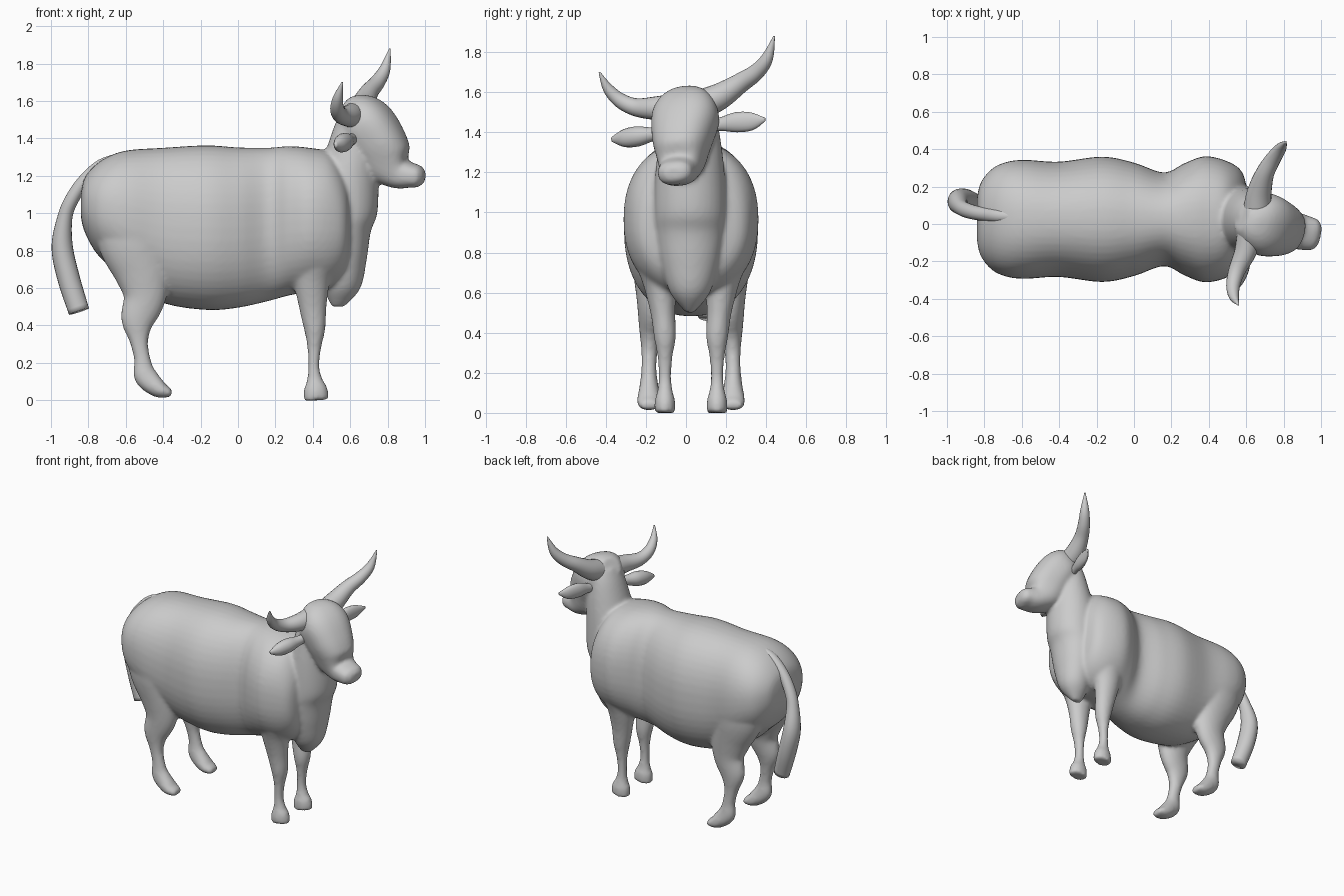
import bpy, bmesh, math
from mathutils import Vector

MID = 0.025  # y of the animal's symmetry plane


def spline(rows, steps):
    """Catmull-Rom interpolation of rows of numbers."""
    rows = [Vector(r) for r in rows]
    out = []
    for i in range(len(rows) - 1):
        p0, p1 = rows[max(i - 1, 0)], rows[i]
        p2, p3 = rows[i + 1], rows[min(i + 2, len(rows) - 1)]
        for s in range(steps):
            t = s / steps
            out.append(0.5 * (2 * p1 + (p2 - p0) * t + (2 * p0 - 5 * p1 + 4 * p2 - p3) * t * t
                              + (3 * p1 - p0 - 3 * p2 + p3) * t ** 3))
    return out + [rows[-1]]


def loft(name, rows, ref=(0, 1, 0), power=2.0, sides=32, steps=5, axis=None):
    """Closed tube through rows (x, y, z, side radius, depth radius)."""
    pts = spline(rows, steps)
    pos = [Vector(p[:3]) for p in pts]
    ref = Vector(ref)
    bm = bmesh.new()
    rings = []
    for i, p in enumerate(pts):
        tan = Vector(axis) if axis else pos[min(i + 1, len(pos) - 1)] - pos[max(i - 1, 0)]
        tan.normalize()
        side = (ref - tan * ref.dot(tan)).normalized()
        up = tan.cross(side)
        ring = []
        for k in range(sides):
            a = 2 * math.pi * k / sides
            c, s = math.cos(a), math.sin(a)
            u = math.copysign(abs(c) ** (2 / power), c) * max(p[3], 0.003)
            v = math.copysign(abs(s) ** (2 / power), s) * max(p[4], 0.003)
            ring.append(bm.verts.new(pos[i] + side * u + up * v))
        rings.append(ring)
    for r0, r1 in zip(rings, rings[1:]):
        for k in range(sides):
            j = (k + 1) % sides
            bm.faces.new((r0[k], r0[j], r1[j], r1[k]))
    bm.faces.new(rings[0])
    bm.faces.new(rings[-1])
    bmesh.ops.recalc_face_normals(bm, faces=bm.faces)
    me = bpy.data.meshes.new(name)
    bm.to_mesh(me)
    bm.free()
    me.shade_smooth()
    ob = bpy.data.objects.new(name, me)
    bpy.context.collection.objects.link(ob)
    return ob


# Barrel: x, bottom z, top z, half width
barrel = [(-.84, .98, 1.11, .11), (-.82, .9, 1.19, .195), (-.76, .79, 1.26, .27),
          (-.68, .71, 1.31, .307), (-.58, .62, 1.338, .318), (-.4, .52, 1.35, .308),
          (-.17, .483, 1.363, .335), (0, .495, 1.352, .303), (.16, .53, 1.35, .25),
          (.27, .56, 1.358, .3), (.38, .58, 1.35, .337), (.5, .6, 1.32, .31),
          (.58, .68, 1.2, .25), (.61, .8, 1.05, .12)]
fused = [loft("body", [(x, MID, (b + t) / 2, w, (t - b) / 2) for x, b, t, w in barrel],
              power=2.25, sides=48, axis=(1, 0, 0))]

# Neck and dewlap: z, back x, front x, half width
neck = [(.5, .5, .57, .02), (.6, .46, .655, .10), (.75, .45, .688, .145),
        (.9, .43, .71, .17), (1.0, .42, .745, .178), (1.17, .42, .752, .175),
        (1.35, .475, .75, .155), (1.48, .52, .73, .13), (1.56, .56, .7, .1)]
fused.append(loft("neck", [(((b + f) / 2), .02, z, w, (f - b) / 2) for z, b, f, w in neck],
                  axis=(0, 0, 1)))

# Head, turned and rolled slightly
fused.append(loft("head", [
    (.575, .035, 1.57, .07, .06), (.62, .02, 1.54, .13, .112), (.69, 0, 1.48, .168, .14),
    (.757, -.018, 1.375, .152, .142), (.803, -.025, 1.275, .122, .133),
    (.86, -.035, 1.217, .1, .088), (.925, -.05, 1.203, .092, .066),
    (.97, -.057, 1.197, .082, .056), (.997, -.062, 1.195, .045, .03)],
    ref=(.28, .95, .1), power=2.4))

# Legs: x, offset from symmetry plane, z, side radius, depth radius
front = [(.42, .16, 1.0, .15, .15), (.41, .17, .8, .12, .13), (.395, .155, .65, .085, .1),
         (.4, .14, .5, .062, .074), (.41, .13, .38, .055, .057), (.408, .13, .28, .038, .037),
         (.405, .13, .18, .032, .03), (.41, .13, .11, .038, .042), (.415, .13, .06, .051, .064),
         (.418, .13, 0, .051, .067)]
hind = [(-.55, .17, 1.0, .13, .23), (-.55, .18, .85, .128, .2), (-.51, .187, .68, .1, .152),
        (-.5, .195, .55, .075, .115), (-.535, .202, .43, .058, .092), (-.53, .207, .32, .042, .051),
        (-.512, .21, .22, .038, .044), (-.495, .21, .13, .048, .062),
        (-.43, .21, .065, .059, .05), (-.385, .21, .045, .055, .033), (-.355, .21, .036, .04, .02)]
for name, leg in (("front_leg", front), ("hind_leg", hind)):
    for s in (-1, 1):
        fused.append(loft(name, [(x, MID + s * o, z, a, b) for x, o, z, a, b in leg]))

# Fuse trunk, neck, head and legs into one smooth skin
bpy.ops.object.select_all(action='DESELECT')
for ob in fused:
    ob.select_set(True)
bpy.context.view_layer.objects.active = fused[0]
bpy.ops.object.join()
body = fused[0]
rm = body.modifiers.new("skin", 'REMESH')
rm.mode = 'VOXEL'
rm.voxel_size = 0.012
rm.use_smooth_shade = True
sm = body.modifiers.new("soften", 'SMOOTH')
sm.factor = 0.5
sm.iterations = 8

# Horns: x, y, z, radius
horns = {
    "left_horn": [(.66, .08, 1.54, .075), (.67, .17, 1.58, .066), (.70, .27, 1.645, .05),
                  (.745, .35, 1.70, .041), (.785, .405, 1.77, .03), (.812, .44, 1.88, .004)],
    "right_horn": [(.62, -.05, 1.525, .07), (.595, -.15, 1.52, .059), (.55, -.25, 1.525, .045),
                   (.53, -.33, 1.56, .037), (.535, -.39, 1.62, .026), (.558, -.432, 1.70, .004)]}
for name, rows in horns.items():
    loft(name, [(x, y, z, r, r) for x, y, z, r in rows], ref=(1, 0, 0), sides=20)

# Ears: flattened leaves
loft("left_ear", [(.66, .1, 1.43, .025, .03), (.675, .17, 1.44, .025, .033), (.695, .25, 1.45, .03, .05),
                  (.72, .33, 1.455, .022, .044), (.75, .395, 1.465, .005, .008)],
     ref=(1, 0, 0), sides=16)
loft("right_ear", [(.62, -.1, 1.40, .025, .03), (.595, -.17, 1.39, .033, .035),
                   (.57, -.24, 1.38, .045, .05), (.545, -.31, 1.37, .036, .044),
                   (.52, -.37, 1.365, .008, .012)], ref=(1, 0, 0), sides=16)

# Tail, lying on the rump and ending bluntly
loft("tail", [(-.62, .04, 1.305, .025, .02), (-.73, .045, 1.26, .035, .03),
              (-.82, .055, 1.175, .037, .035), (-.885, .07, 1.08, .04, .037),
              (-.925, .09, .98, .043, .04), (-.94, .12, .82, .062, .057),
              (-.905, .125, .65, .064, .06), (-.85, .11, .475, .05, .056)], sides=20)
